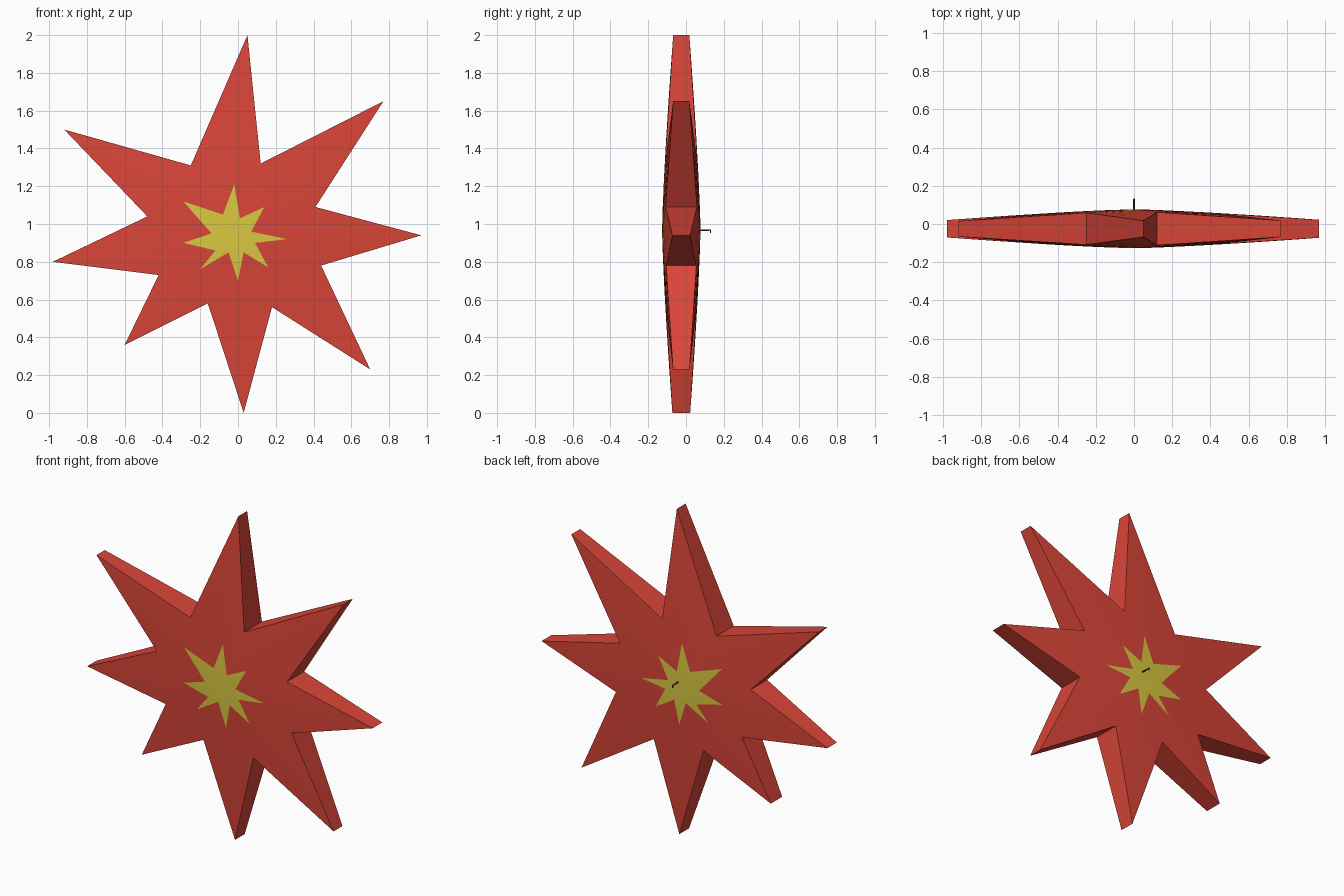
import bpy
import bmesh
import math
from mathutils import Vector

default_cube = bpy.data.objects.get("Cube")
if default_cube:
    bpy.data.objects.remove(default_cube, do_unlink=True)


def make_material(name, colour):
    material = bpy.data.materials.new(name)
    material.use_nodes = True
    material.diffuse_color = colour
    shader = material.node_tree.nodes["Principled BSDF"]
    shader.inputs["Base Color"].default_value = colour
    shader.inputs["Roughness"].default_value = 0.8
    return material


red = make_material("star red", (0.70, 0.060, 0.040, 1))
yellow = make_material("centre yellow", (0.70, 0.58, 0.052, 1))
brown = make_material("hook dark brown", (0.06, 0.02, 0.015, 1))

# Tips and valleys alternate, starting at the top and running towards -x
outer_outline = [
    (0.05, 2.0), (-0.25, 1.31), (-0.92, 1.5), (-0.48, 1.04),
    (-0.98, 0.8), (-0.42, 0.73), (-0.6, 0.36), (-0.16, 0.58),
    (0.03, 0), (0.18, 0.56), (0.7, 0.23), (0.44, 0.78),
    (0.97, 0.94), (0.41, 1.09), (0.77, 1.65), (0.12, 1.32),
]
inner_outline = [
    (-0.02, 1.21), (-0.08, 1.05), (-0.29, 1.12), (-0.14, 0.95),
    (-0.29, 0.9), (-0.12, 0.86), (-0.2, 0.76), (-0.05, 0.85),
    (0, 0.7), (0.03, 0.85), (0.16, 0.77), (0.09, 0.9),
    (0.26, 0.92), (0.07, 0.96), (0.14, 1.09), (0.01, 1.03),
]
outer = [Vector(p) for p in outer_outline]
inner = [Vector(p) for p in inner_outline]
centre = Vector((-0.02, 0.94))
dome_centre = Vector((0, 0.97))
mid_plane = -0.025
steps = 6
count = len(outer)


def dome_vertex(bm, point, side):
    """Place a point on the front (-1) or back (+1) dome."""
    radius = (point - dome_centre).length
    half_thickness = 0.102 - 0.057 * radius ** 1.3
    return bm.verts.new((point.x, mid_plane + side * half_thickness, point.y))


def build_side(bm, side):
    """Fan of yellow faces in the middle, rings of red faces around it."""
    hub = dome_vertex(bm, centre, side)
    rings = []
    for step in range(steps + 1):
        blend = step / steps
        rings.append([dome_vertex(bm, a.lerp(b, blend), side)
                      for a, b in zip(inner, outer)])
    for i in range(count):
        j = (i + 1) % count
        bm.faces.new((hub, rings[0][i], rings[0][j])).material_index = 1
        for near, far in zip(rings, rings[1:]):
            bm.faces.new((near[i], far[i], far[j], near[j]))
    return rings[-1]


# Star body with the yellow star cut into both faces
bm = bmesh.new()
front_rim = build_side(bm, -1)
back_rim = build_side(bm, 1)
for i in range(count):
    j = (i + 1) % count
    bm.faces.new((front_rim[i], front_rim[j], back_rim[j], back_rim[i]))
bmesh.ops.recalc_face_normals(bm, faces=bm.faces)
mesh = bpy.data.meshes.new("star_body")
bm.to_mesh(mesh)
bm.free()
mesh.materials.append(red)
mesh.materials.append(yellow)
star = bpy.data.objects.new("star_body", mesh)
bpy.context.collection.objects.link(star)
bpy.ops.object.select_all(action="DESELECT")
star.select_set(True)
bpy.context.view_layer.objects.active = star
bpy.ops.object.shade_smooth_by_angle(angle=math.radians(30))

# Small hanging hook on the back
curve = bpy.data.curves.new("back_hook", "CURVE")
curve.dimensions = "3D"
curve.bevel_depth = 0.004
curve.bevel_resolution = 1
curve.use_fill_caps = True
path = [(0, 0.07, 0.968), (0, 0.11, 0.966), (0, 0.13, 0.968), (0, 0.13, 0.953)]
spline = curve.splines.new("POLY")
spline.points.add(len(path) - 1)
for point, position in zip(spline.points, path):
    point.co = (*position, 1)
curve.materials.append(brown)
hook = bpy.data.objects.new("back_hook", curve)
bpy.context.collection.objects.link(hook)
